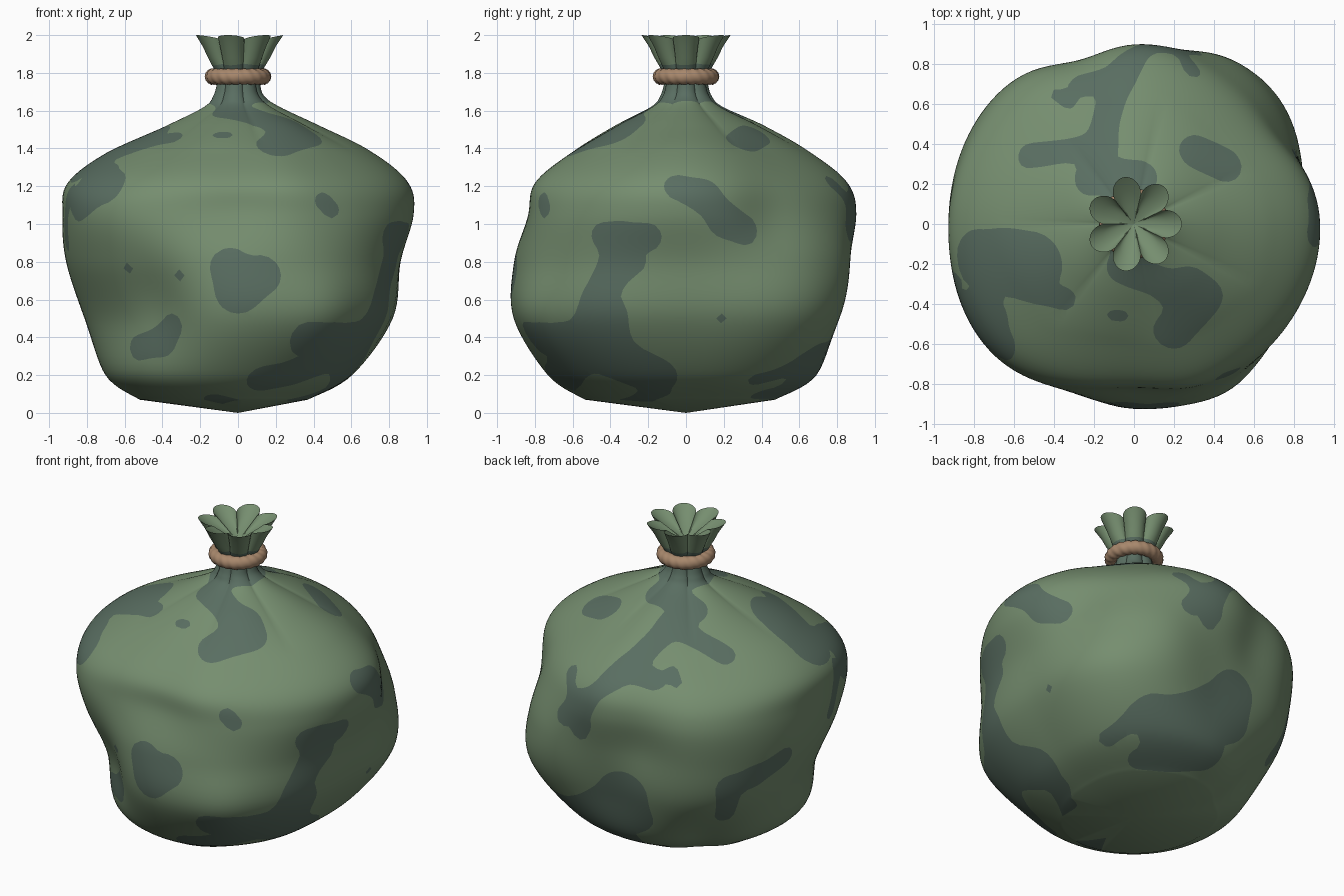
import bpy, bmesh, math
from math import sin, cos, radians, pi, exp, log
from mathutils import Vector, noise

if "Cube" in bpy.data.objects:
    bpy.data.objects.remove(bpy.data.objects["Cube"])


def material(name, rgb):
    mat = bpy.data.materials.new(name)
    mat.use_nodes = True
    mat.diffuse_color = (*rgb, 1)
    shader = mat.node_tree.nodes["Principled BSDF"]
    shader.inputs["Base Color"].default_value = (*rgb, 1)
    return mat


green = material("sack green", (0.18, 0.27, 0.16))
dark_green = material("patch dark green", (0.1, 0.155, 0.12))
tan = material("rope tan", (0.39, 0.245, 0.15))


def spline(values, t, loop=False):
    """Smooth curve through the values at a fractional index."""
    count = len(values)
    start = math.floor(t)
    f = t - start

    def value(index):
        return values[index % count if loop else max(0, min(count - 1, index))]

    before, a, b, after = (value(start + k) for k in (-1, 0, 1, 2))
    slope_a, slope_b = (b - before) / 2, (after - a) / 2
    ease = f * f * (3 - 2 * f)
    return (a + (b - a) * ease + slope_a * f * (1 - f) ** 2
            - slope_b * f * f * (1 - f))


def finish(bm, name, materials, angle):
    bmesh.ops.recalc_face_normals(bm, faces=bm.faces)
    mesh = bpy.data.meshes.new(name)
    bm.to_mesh(mesh)
    bm.free()
    for mat in materials:
        mesh.materials.append(mat)
    part = bpy.data.objects.new(name, mesh)
    bpy.context.collection.objects.link(part)
    bpy.ops.object.select_all(action="DESELECT")
    part.select_set(True)
    bpy.context.view_layer.objects.active = part
    bpy.ops.object.shade_smooth_by_angle(angle=radians(angle))


def join_rings(bm, lower, upper):
    for i in range(len(lower)):
        bm.faces.new((lower[i - 1], lower[i], upper[i], upper[i - 1]))


# Sack outline in hundredths: radii by height, every eighth turn from +x
BODY = [[37, 60, 81, 86, 93, 90, 71, 42, 21], [42, 70, 94, 95, 88, 79, 61, 39, 20],
        [47, 69, 79, 86, 91, 86, 66, 41, 19], [50, 67, 87, 93, 94, 85, 61, 37, 18],
        [52, 70, 81, 91, 93, 90, 69, 38, 18], [55, 74, 79, 91, 96, 89, 66, 39, 18],
        [53, 73, 91, 91, 83, 79, 60, 37, 18], [42, 66, 89, 91, 91, 85, 65, 41, 20]]
# Every side meets a round neck
HEIGHTS = [7, 20, 50, 80, 105, 122, 138, 152, 162, 168, 175]
OUTLINES = [radii + [13, 11] for radii in BODY]
# Dents and bulges: azimuth, height, amount
LUMPS = [(107, 90, -5), (110, 122, -4), (240, 60, -5), (300, 50, 4), (30, 100, -4),
         (135, 20, -4), (64, 75, 3), (290, 118, 3)]
COLUMNS, STEPS, LOBES = 140, 8, 7
ANGLES = [2 * pi * i / COLUMNS for i in range(COLUMNS)]


def lump(angle, height):
    total = 0
    for azimuth, centre, amount in LUMPS:
        turn = (angle - radians(azimuth) + pi) % (2 * pi) - pi
        total += amount * exp(-(turn / 0.24) ** 2 - ((height - centre) / 24) ** 2)
    return total


def lobe(angle):
    return abs(cos(angle * LOBES / 2)) ** 0.7


def add_ring(bm, heights, radii):
    return [bm.verts.new((r * cos(a) / 100, r * sin(a) / 100, z / 100))
            for z, r, a in zip(heights, radii, ANGLES)]


bm = bmesh.new()
rings = []
# Body with pleats gathering towards the neck
for k in range((len(HEIGHTS) - 1) * STEPS + 1):
    z = spline(HEIGHTS, k / STEPS)
    section = [spline(outline, k / STEPS) for outline in OUTLINES]
    pleat = 0.13 * max(0, min(1, (z - 138) / 25))
    radii = [(spline(section, a * 4 / pi, True) + lump(a, z))
             * (1 + pleat * (lobe(a) - 0.6)) for a in ANGLES]
    rings.append(add_ring(bm, [z] * COLUMNS, radii))
# Ruffled collar, outside then inside: height, valley radius, lobe radius
for z, valley, peak in [(179, 10, 12), (183, 12, 14), (188, 13, 17), (194, 14, 20),
                        (200, 15.5, 24), (195, 9, 17), (191, 4, 9)]:
    droop = 2 if z > 190 else 0
    rings.append(add_ring(bm, [z - droop * (1 - lobe(a)) for a in ANGLES],
                          [valley + (peak - valley) * lobe(a) for a in ANGLES]))
for lower, upper in zip(rings, rings[1:]):
    join_rings(bm, lower, upper)
for ring, z in ((rings[0], 0), (rings[-1], 1.88)):
    tip = bm.verts.new((0, 0, z))
    for i in range(COLUMNS):
        bm.faces.new((ring[i - 1], ring[i], tip))
bmesh.ops.recalc_face_normals(bm, faces=bm.faces)
bm.normal_update()

# The neck is dark under the rope; every patch is a chain of rounded strokes
strokes = [(Vector((0, 0, 1.65)), Vector((0, 0, 1.78)), 0.17)]


def paint(azimuth, elevation, *chains):
    """Lay strokes on the side facing a direction: radius, then across, up pairs."""
    azimuth, elevation = radians(azimuth), radians(elevation)
    right = Vector((-sin(azimuth), cos(azimuth), 0))
    toward = Vector((cos(elevation) * cos(azimuth),
                     cos(elevation) * sin(azimuth), sin(elevation)))
    up = toward.cross(right)
    facing = [v.co for v in bm.verts if v.co.z < 1.7 and v.normal.dot(toward) > 0.03]
    flat = [(co.dot(right) * 100, co.dot(up) * 100, co.copy()) for co in facing]
    for radius, *path in chains:
        points = [min(flat, key=lambda s: math.hypot(s[0] - u, s[1] - v))[2]
                  for u, v in zip(path[::2], path[1::2])]
        for a, b in zip(points, points[1:] or points):
            strokes.append((a, b, radius / 100))


# Front
paint(-90, 0, (11, -84, 112, -69, 119), (7, -66, 136, -36, 146), (4, -10, 147, -6, 147),
      (5, 46, 112, 50, 107), (4, -58, 77), (4, -31, 71), (11, -4, 78, 1, 67, 14, 73),
      (7, -35, 46, -41, 36, -53, 35), (11, 16, 18, 50, 30, 66, 43),
      (5, 75, 60, 83, 80), (6, 34, 42, 50, 42))
# Left side
paint(0, 0, (8, -3, 119, 10, 117, 20, 103, 31, 97), (8, -42, 92, -22, 93), (3, 18, 50),
      (9, -34, 90, -42, 68), (15, -46, 50, -40, 30, -20, 20),
      (11, -62, 38, -78, 39), (5, 77, 122, 90, 95))
# Shoulders
paint(-90, 90, (16, -76, -18, -50, -20), (14, -76, -44), (9, -5, -22, 25, -34),
      (11, 26, -34, 34, -39, 21, -53), (10, -20, 24, 2, 24), (10, 31, 37, 46, 30),
      (7, 27, 87, -10, 72, -26, 70), (8, -10, 70, -16, 38), (7, -16, 38, -51, 34))
# Back
paint(135, 30, (6, -55, 78, -72, 68, -74, 52), (4, -19, 80, -19, 73),
      (7, 8, -4, 9, 10, 28, 17, 46, 27), (5, 84, 80, 79, 52))
# Underside of the back
paint(45, -30, (14, 18, 62, 40, 58, 62, 70, 64, 55), (6, -9, 46, 8, 60),
      (10, 50, 37), (8, 45, 33, 8, 33), (11, 22, 45, 42, 45), (7, -42, 20, -22, 0))
bounds = [((a + b) / 2, (a - b).length / 2 + radius + 0.12, a, b - a, radius)
          for a, b, radius in strokes]


def patch_field(co):
    """Positive inside the dark patches."""
    if co.z > 1.84:
        return -0.05
    total = exp(-5)
    for middle, reach, start, span, radius in bounds:
        if (co - middle).length < reach:
            t = (co - start).dot(span) / max(span.length_squared, 1e-9)
            nearest = start + span * max(0, min(1, t))
            total += exp(40 * (radius - (co - nearest).length))
    return log(total) / 40 - 0.004 + 0.012 * noise.noise(co * 6)


# Cut the patch borders into the mesh and colour the faces inside them
field = {v: patch_field(v.co) for v in bm.verts}
cuts = []
for edge in list(bm.edges):
    a, b = edge.verts
    if field[a] * field[b] < 0:
        t = max(0.04, min(0.96, field[a] / (field[a] - field[b])))
        cut = bmesh.utils.edge_split(edge, a, t)[1]
        field[cut] = 0
        cuts.append(cut)
bmesh.ops.connect_verts(bm, verts=cuts)
for face in bm.faces:
    face.material_index = int(sum(field[v] for v in face.verts) > 0)
finish(bm, "sack", [green, dark_green], 55)

# Twisted rope tied round the neck
bm = bmesh.new()
SIDES = 14
rope = []
for a in ANGLES:
    section = []
    for k in range(SIDES):
        p = 2 * pi * k / SIDES
        thick = 0.042 + 0.002 * sin(20 * a + 2 * p)
        r = 0.133 + thick * cos(p)
        section.append(bm.verts.new((r * cos(a), r * sin(a), 1.78 + thick * sin(p))))
    rope.append(section)
for i in range(COLUMNS):
    join_rings(bm, rope[i - 1], rope[i])
finish(bm, "rope_tie", [tan], 60)
